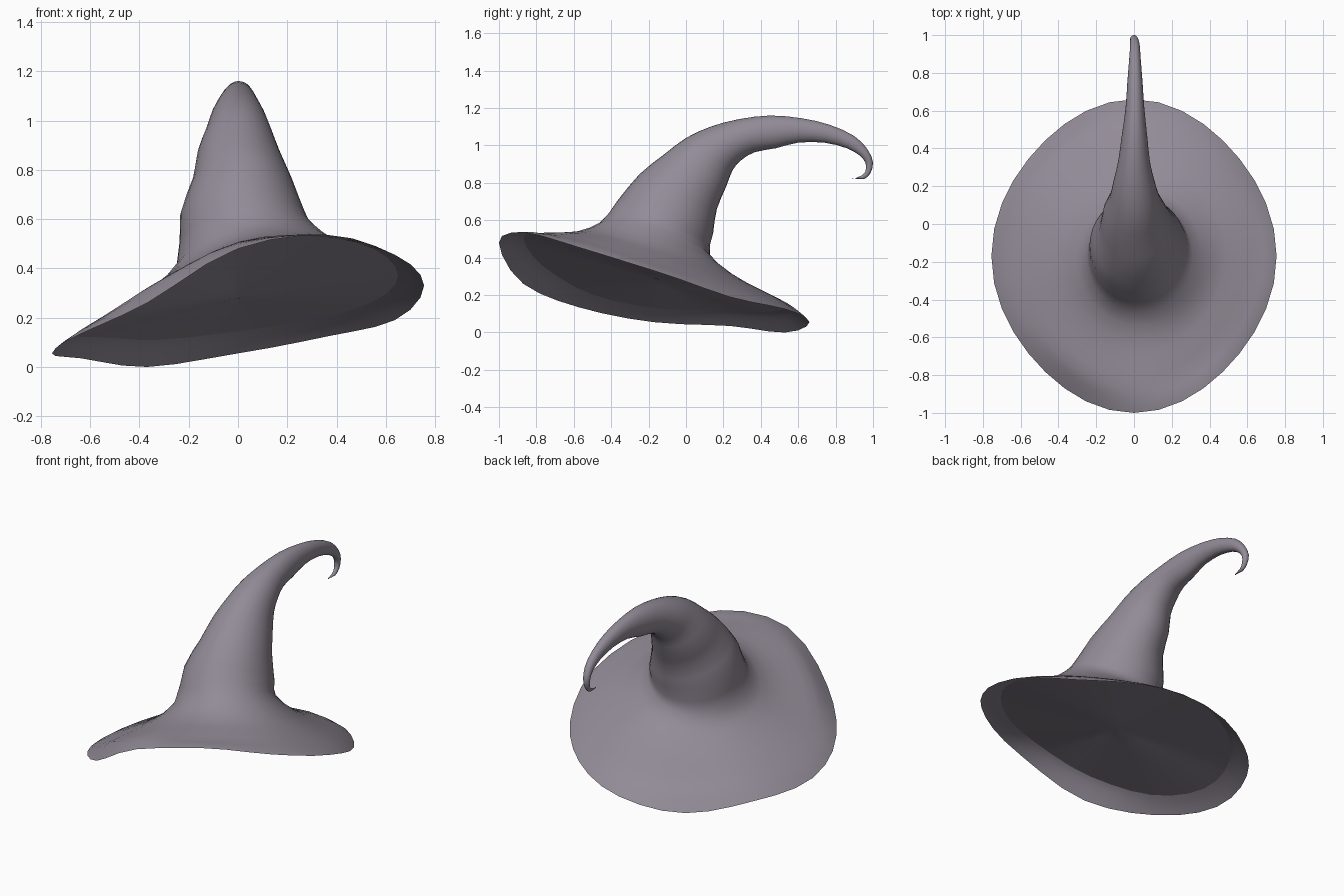
import bpy
import bmesh
from math import cos, sin, tau
from mathutils import Vector

default_cube = bpy.data.objects.get("Cube")
if default_cube:
    bpy.data.objects.remove(default_cube, do_unlink=True)

SEGMENTS = 36
STEPS = 2


def spline(a, b, c, d, f):
    """Catmull-Rom value between b and c, for numbers or vectors."""
    return b + (c - a) * (f / 2) + (a * 2 - b * 5 + c * 4 - d) * (f * f / 2) \
        + (b * 3 - a - c * 3 + d) * (f * f * f / 2)


def around(values, turn):
    """Smoothly read a closed list of values at a fraction of a full turn."""
    count = len(values)
    position = turn * count
    index = int(position)
    picks = [values[(index + shift) % count] for shift in (-1, 0, 1, 2)]
    return spline(*picks, position - index)


def crown_ring(front_y, front_z, back_y, back_z, right_x, left_x, tilt=0):
    """Slanted oval spanning a front point, a back point and two side limits."""
    ring = []
    for j in range(SEGMENTS):
        c, s = cos(tau * j / SEGMENTS), sin(tau * j / SEGMENTS)
        ring.append(Vector((
            (left_x + right_x) / 2 + c * (left_x - right_x) / 2,
            (back_y + front_y) / 2 + s * (back_y - front_y) / 2,
            (back_z + front_z) / 2 + s * (back_z - front_z) / 2 + tilt * c)))
    return ring


def brim_ring(radius_x, radius_y, centre_y, heights):
    """Oval, a little pinched on its diagonals, with a wandering height."""
    ring = []
    for j in range(SEGMENTS):
        turn = j / SEGMENTS
        pinch = 1 - .035 * sin(2 * tau * turn) ** 2
        ring.append(Vector((pinch * radius_x * cos(tau * turn),
                            centre_y + pinch * radius_y * sin(tau * turn),
                            around(heights, turn))))
    return ring


def blend(ring_a, ring_b, f, lift):
    return [p.lerp(q, f) + Vector((0, 0, lift)) for p, q in zip(ring_a, ring_b)]


def skin(name, sheet, closed_end, material):
    """Skin a row of rings into a smooth sheet and close one end of it."""
    bm = bmesh.new()
    loops = [[bm.verts.new(point) for point in ring] for ring in sheet]
    for upper, lower in zip(loops, loops[1:]):
        for j in range(SEGMENTS):
            k = (j + 1) % SEGMENTS
            bm.faces.new((upper[j], lower[j], lower[k], upper[k]))
    cap = bm.faces.new(loops[closed_end])
    if closed_end:
        cap.normal_flip()
    for face in bm.faces:
        face.smooth = True
    mesh = bpy.data.meshes.new(name)
    bm.to_mesh(mesh)
    bm.free()
    mesh.materials.append(material)
    part = bpy.data.objects.new(name, mesh)
    bpy.context.scene.collection.objects.link(part)


# Felt colour
felt = bpy.data.materials.new("dusty purple grey felt")
felt.use_nodes = True
colour = (.29, .26, .31, 1)
felt.diffuse_color = colour
felt.node_tree.nodes["Principled BSDF"].inputs["Base Color"].default_value = colour

# Crown: from the curled tip down to the base of the cone
crown_sections = [
    (.89, .825, .89, .82, -.003, .003),
    (.95, .82, .94, .84, -.01, .01),
    (.985, .85, .96, .865, -.015, .015),
    (1, .91, .96, .905, -.02, .02),
    (.97, .98, .93, .945, -.02, .03),
    (.9, 1.05, .86, .985, -.025, .035),
    (.77, 1.11, .74, 1.015, -.035, .045),
    (.62, 1.145, .6, 1.015, -.045, .055),
    (.45, 1.16, .48, .985, -.065, .07),
    (.28, 1.14, .37, .965, -.085, .085),
    (.13, 1.1, .3, .925, -.11, .11),
    (0, 1.04, .25, .87, -.13, .135),
    (-.12, .95, .215, .78, -.165, .17),
    (-.25, .845, .165, .66, -.185, .22),
    (-.37, .7, .145, .53, -.235, .275),
    (-.47, .57, .13, .4, -.25, .31, .08),
]
rings = [crown_ring(*section) for section in crown_sections]

# Brim: heights every twelfth of a turn, starting on the left side
ridge_heights = [.37, .265, .195, .145, .11, .12, .13, .205, .35, .505, .53, .48]
edge_heights = [.33, .19, .125, .055, 0, .035, .055, .135, .26, .48, .535, .455]
base = rings[-1]
ridge = brim_ring(.65, .71, -.16, ridge_heights)
edge = brim_ring(.755, .83, -.17, edge_heights)
rings += [blend(base, ridge, .35, -.03), blend(base, ridge, .7, -.015), ridge,
          blend(ridge, edge, .6, .004), edge]

# Smooth the sheet lengthwise between the control rings
sheet = []
last = len(rings) - 1
for i in range(last):
    picks = [rings[max(0, min(last, i + shift))] for shift in (-1, 0, 1, 2)]
    for step in range(STEPS):
        sheet.append([spline(*points, step / STEPS) for points in zip(*picks)])
sheet.append(edge)
skin("crown_and_brim", sheet, 0, felt)

# Underside: a tilted floor closing the crown, set inside the drooping lip
middle = sum(ridge, Vector()) / SEGMENTS
centre = [middle] * SEGMENTS
floor = [blend(ridge, centre, f, 0) for f in (0, .25, .5, .75, .95)]
skin("underside", floor, -1, felt)
